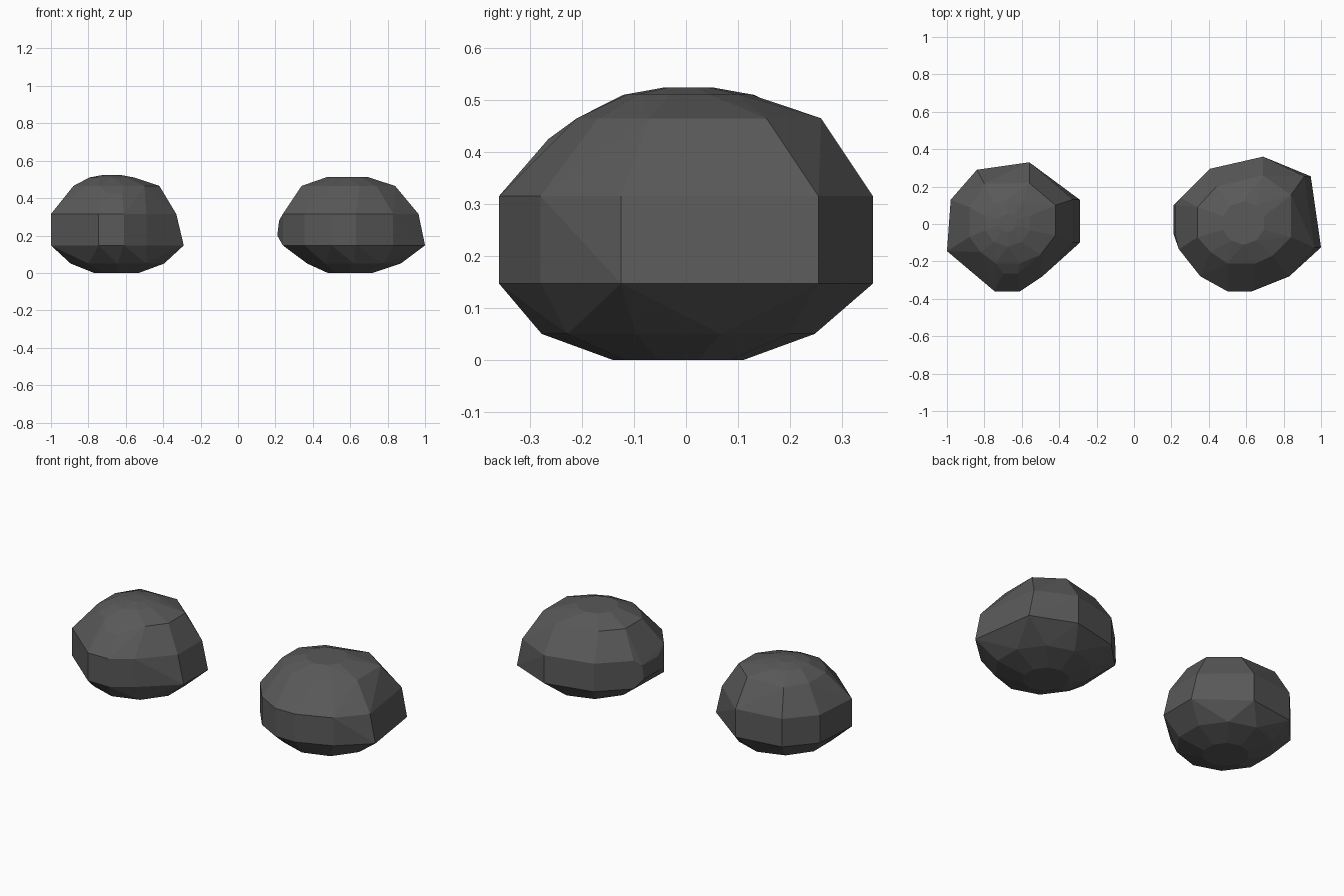
import bpy, bmesh, math

if "Cube" in bpy.data.objects:
    bpy.data.objects.remove(bpy.data.objects["Cube"])

stone = bpy.data.materials.new("dark_stone")
stone.diffuse_color = (0.1, 0.1, 0.1, 1)
stone.use_nodes = True
stone.node_tree.nodes["Principled BSDF"].inputs["Base Color"].default_value = stone.diffuse_color


def ring(cx, cy, r, z, n=10):
    """Regular ring whose flats face the axes."""
    k = r / math.cos(math.pi / n)
    return [(cx + k * math.cos((i + .5) * math.tau / n),
             cy + k * math.sin((i + .5) * math.tau / n), z) for i in range(n)]


def at(z, outline, pull=0.0, pull_x=9.0):
    """Outline at height z; points right of pull_x are pulled inwards."""
    return [(x - (pull if x > pull_x else 0), y, z) for x, y in outline]


def boulder(name, points):
    """Chiselled stone: convex hull of the rings, merged into flat facets."""
    bm = bmesh.new()
    for p in points:
        bm.verts.new(p)
    res = bmesh.ops.convex_hull(bm, input=bm.verts)
    loose = [v for v in bm.verts if not v.link_faces]
    bmesh.ops.delete(bm, geom=loose, context='VERTS')
    bmesh.ops.dissolve_limit(bm, angle_limit=math.radians(3),
                             verts=bm.verts, edges=bm.edges)
    bmesh.ops.recalc_face_normals(bm, faces=bm.faces)
    me = bpy.data.meshes.new(name)
    bm.to_mesh(me)
    bm.free()
    me.materials.append(stone)
    bpy.context.collection.objects.link(bpy.data.objects.new(name, me))


# Left boulder: widest outline, shoulder outline, then caps
waist = [(-.84, .29), (-.56, .33), (-.29, .13), (-.29, -.10), (-.49, -.28),
         (-.61, -.36), (-.745, -.36), (-.87, -.25), (-1, -.145), (-.98, .13)]
shoulder = [(-.80, .215), (-.56, .22), (-.42, .10), (-.42, -.06), (-.50, -.165),
            (-.61, -.21), (-.74, -.21), (-.82, -.15), (-.88, -.07), (-.88, .09)]
boulder("left_boulder",
        ring(-.65, -.015, .12, 0) + ring(-.645, -.015, .25, .05)
        + at(.147, waist) + at(.315, waist, .04, -.4)
        + [(-.70, -.265, .425), (-.62, -.265, .425)]
        + at(.465, shoulder)
        + ring(-.675, .005, .12, .51) + ring(-.675, .005, .046, .524))

# Right boulder, with a small bulge on its left side
waist = [(.405, .295), (.69, .36), (.945, .255), (1, -.125), (.83, -.28),
         (.63, -.36), (.50, -.36), (.355, -.28), (.24, -.135), (.25, .14)]
shoulder = [(.44, .20), (.69, .26), (.84, .155), (.84, -.07), (.74, -.17),
            (.65, -.21), (.50, -.21), (.41, -.15), (.34, -.07), (.34, .09)]
bulge = [(x, y, z) for x, z in ((.21, .2), (.22, .28)) for y in (-.05, .10)]
boulder("right_boulder",
        ring(.60, -.015, .12, 0) + ring(.62, -.015, .25, .05)
        + at(.147, waist) + at(.315, waist, .035, .9) + bulge
        + at(.465, shoulder) + ring(.585, .005, .11, .512))
